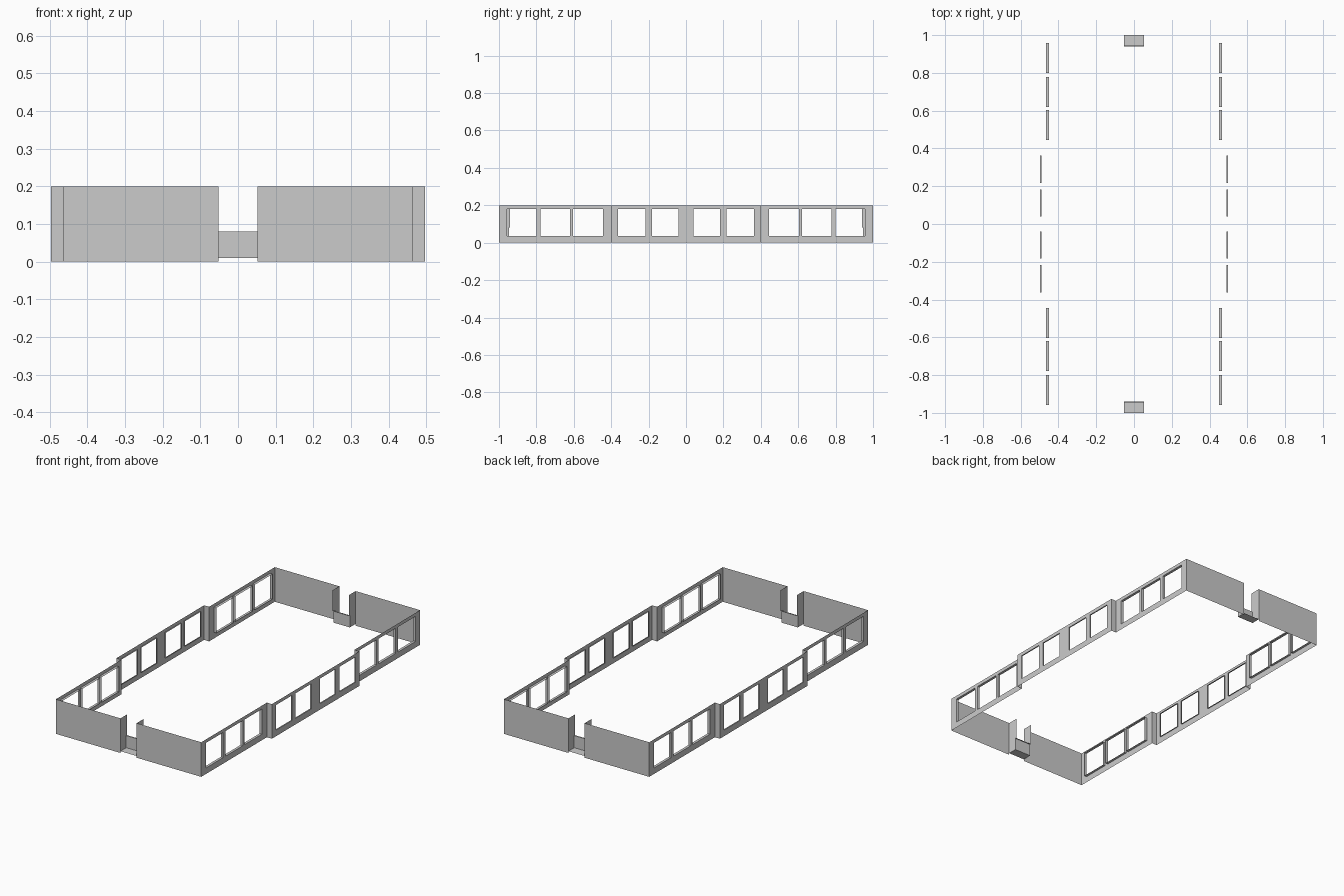
import bpy
import bmesh

cube = bpy.data.objects.get("Cube")
if cube:
    bpy.data.objects.remove(cube)

HEIGHT = 0.2
SILL, HEAD = 0.035, 0.18
OUTER, INNER = 0.497, 0.465      # half widths of the middle and end bays
END, BAY = 1.0, 0.4              # half length, and where the side steps in

grey = bpy.data.materials.new("wall grey")
grey.use_nodes = True
colour = (0.6, 0.6, 0.6, 1)
grey.diffuse_color = colour
grey.node_tree.nodes["Principled BSDF"].inputs["Base Color"].default_value = colour


def quad(bm, *points):
    bm.faces.new([bm.verts.new(p) for p in points])


def finish(bm, name):
    """Make an object from one quarter and mirror it to all four."""
    bmesh.ops.remove_doubles(bm, verts=bm.verts, dist=0.0005)
    mesh = bpy.data.meshes.new(name)
    bm.to_mesh(mesh)
    bm.free()
    mesh.materials.append(grey)
    obj = bpy.data.objects.new(name, mesh)
    bpy.context.collection.objects.link(obj)
    mirror = obj.modifiers.new("Mirror", 'MIRROR')
    mirror.use_axis = (True, True, False)


def window_wall(name, x, start, end, windows, depth):
    """Thin side wall with window openings and reveals turned inwards."""
    bm = bmesh.new()
    ys = [start] + [y for w in windows for y in w] + [end]
    zs = [0, SILL, HEAD, HEIGHT]
    for i in range(len(ys) - 1):
        for j in range(3):
            if i % 2 and j == 1:
                continue
            a, b, c, d = ys[i], ys[i + 1], zs[j], zs[j + 1]
            quad(bm, (x, a, c), (x, b, c), (x, b, d), (x, a, d))
    back = x - depth
    for a, b in windows:
        ring = [(a, SILL), (b, SILL), (b, HEAD), (a, HEAD)]
        for k in range(4):
            p, q = ring[k], ring[(k + 1) % 4]
            quad(bm, (x, *q), (x, *p), (back, *p), (back, *q))
    finish(bm, name)


# Side walls: two windows per middle bay, three per end bay
window_wall("middle_side_walls", OUTER, 0, BAY,
            [(0.04, 0.183), (0.217, 0.363)], 0.007)
window_wall("end_side_walls", INNER, BAY, END,
            [(0.445, 0.603), (0.62, 0.777), (0.8, 0.958)], 0.015)

# Short returns joining the middle and end bays
bm = bmesh.new()
quad(bm, (INNER, BAY, 0), (INNER, BAY, HEIGHT), (OUTER, BAY, HEIGHT), (OUTER, BAY, 0))
finish(bm, "bay_returns")

# End walls on both sides of the doorway
DOOR = 0.052
bm = bmesh.new()
quad(bm, (DOOR, END, 0), (DOOR, END, HEIGHT), (INNER, END, HEIGHT), (INNER, END, 0))
finish(bm, "end_walls")

# Doorway recess: jambs, floor, low inner panel and its narrow ledge
FLOOR, LEDGE = 0.01, 0.08
PANEL, JAMB = 0.947, 0.94
bm = bmesh.new()
quad(bm, (DOOR, END, LEDGE), (DOOR, JAMB, LEDGE), (DOOR, JAMB, HEIGHT), (DOOR, END, HEIGHT))
quad(bm, (DOOR, END, FLOOR), (DOOR, PANEL, FLOOR), (DOOR, PANEL, LEDGE), (DOOR, END, LEDGE))
finish(bm, "door_jambs")

bm = bmesh.new()
quad(bm, (0, PANEL, FLOOR), (DOOR, PANEL, FLOOR), (DOOR, END, FLOOR), (0, END, FLOOR))
quad(bm, (0, PANEL, FLOOR), (0, PANEL, LEDGE), (DOOR, PANEL, LEDGE), (DOOR, PANEL, FLOOR))
quad(bm, (0, JAMB, LEDGE), (DOOR, JAMB, LEDGE), (DOOR, PANEL, LEDGE), (0, PANEL, LEDGE))
finish(bm, "door_steps")
